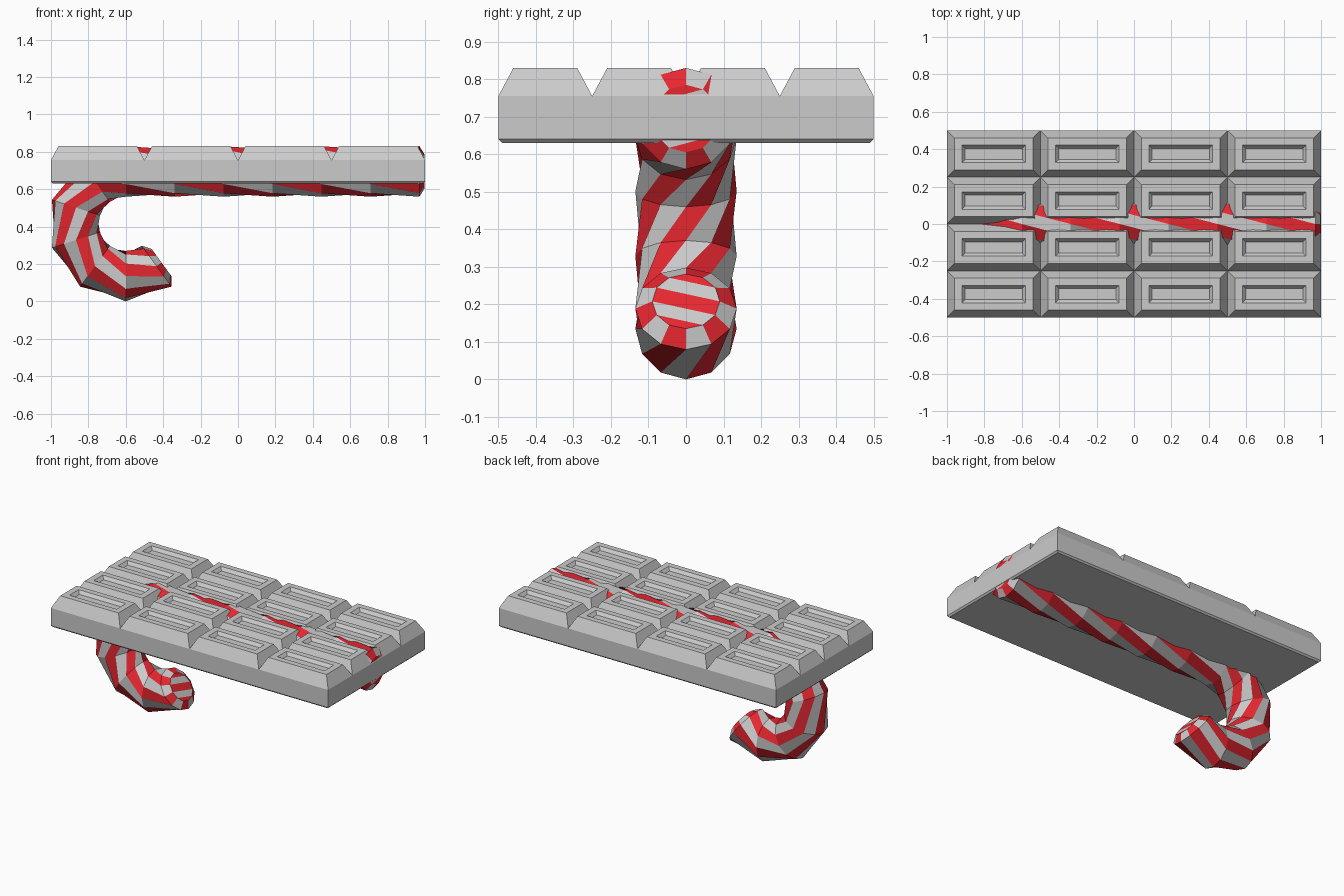
import bpy, bmesh
from math import sin, cos, radians
from mathutils import Vector

if "Cube" in bpy.data.objects:
    bpy.data.objects.remove(bpy.data.objects["Cube"])


def finish(bm, name, mats=()):
    bmesh.ops.remove_doubles(bm, verts=bm.verts, dist=1e-4)
    bmesh.ops.recalc_face_normals(bm, faces=bm.faces)
    mesh = bpy.data.meshes.new(name)
    bm.to_mesh(mesh)
    bm.free()
    for m in mats:
        mesh.materials.append(m)
    obj = bpy.data.objects.new(name, mesh)
    bpy.context.collection.objects.link(obj)
    return obj


def material(name, color):
    m = bpy.data.materials.new(name)
    m.diffuse_color = color
    m.use_nodes = True
    m.node_tree.nodes["Principled BSDF"].inputs["Base Color"].default_value = m.diffuse_color
    return m


def rect_stack(bm, cx, cy, levels):
    """Join rectangles (half x, half y, z) into a wall; return the rings."""
    rings = [[bm.verts.new((cx + sx * hx, cy + sy * hy, z))
              for sx, sy in ((-1, -1), (1, -1), (1, 1), (-1, 1))]
             for hx, hy, z in levels]
    for a, b in zip(rings, rings[1:]):
        for i in range(4):
            bm.faces.new((a[i], a[(i + 1) % 4], b[(i + 1) % 4], b[i]))
    return rings


# Chocolate bar: slab with a 4 x 4 grid of bevelled, recessed pieces
bm = bmesh.new()
slab = rect_stack(bm, 0, 0, [(.99, .49, .63), (1, .5, .64), (1, .5, .755)])
bm.faces.new(slab[0][::-1])
for i in range(4):
    for j in range(4):
        piece = rect_stack(bm, -.75 + .5 * i, -.375 + .25 * j,
                           [(.25, .125, .755), (.21, .085, .83),
                            (.17, .047, .83), (.153, .03, .81)])
        bm.faces.new(piece[-1])
finish(bm, "chocolate_bar")

# Striped cane: twelve-sided tube twisted one side per ring
SIDES, R = 12, .135
cx, cz, bend = -.6, .415, .28
frames = []                                   # (centre, outward, radius, twist)
for k in range(7):                            # hook
    t = radians(306 - 36 * k)
    n = Vector((cos(t), 0, sin(t)))
    frames.append((Vector((cx, 0, cz)) + n * bend, n, R, k))
for k in range(1, 7):                         # straight shaft
    frames.append((Vector((cx + 1.57 * k / 6, 0, cz + bend)), Vector((0, 0, 1)), R, 6 + k))
# smaller rings that bevel both ends
c, n, _, k = frames[0]
frames.insert(0, (c + Vector((-n.z, 0, n.x)) * .033, n, .09, k))
c, n, _, k = frames[-1]
frames.append((c + Vector((.028, 0, 0)), n, .09, k))

bm = bmesh.new()
rings = []
for c, n, r, k in frames:
    ring = []
    for j in range(SIDES):
        a = radians(30 * (j + k))
        ring.append(bm.verts.new(c + r * (n * cos(a) + Vector((0, -1, 0)) * sin(a))))
    rings.append(ring)
for a, b in zip(rings, rings[1:]):
    for j in range(SIDES):
        q = (j + 1) % SIDES
        bm.faces.new((a[j], a[q], b[q], b[j])).material_index = j % 2
# end caps as five striped bands
for ring, first in ((rings[0], 6), (rings[-1], 0)):
    for i in range(5):
        ids = (first - i, first - i - 1, first + i + 2, first + i + 1)
        bm.faces.new([ring[v % SIDES] for v in ids]).material_index = i % 2
finish(bm, "striped_cane", (material("red", (.8, .02, .03, 1)),
                            material("pale_grey", (.6, .6, .6, 1))))
